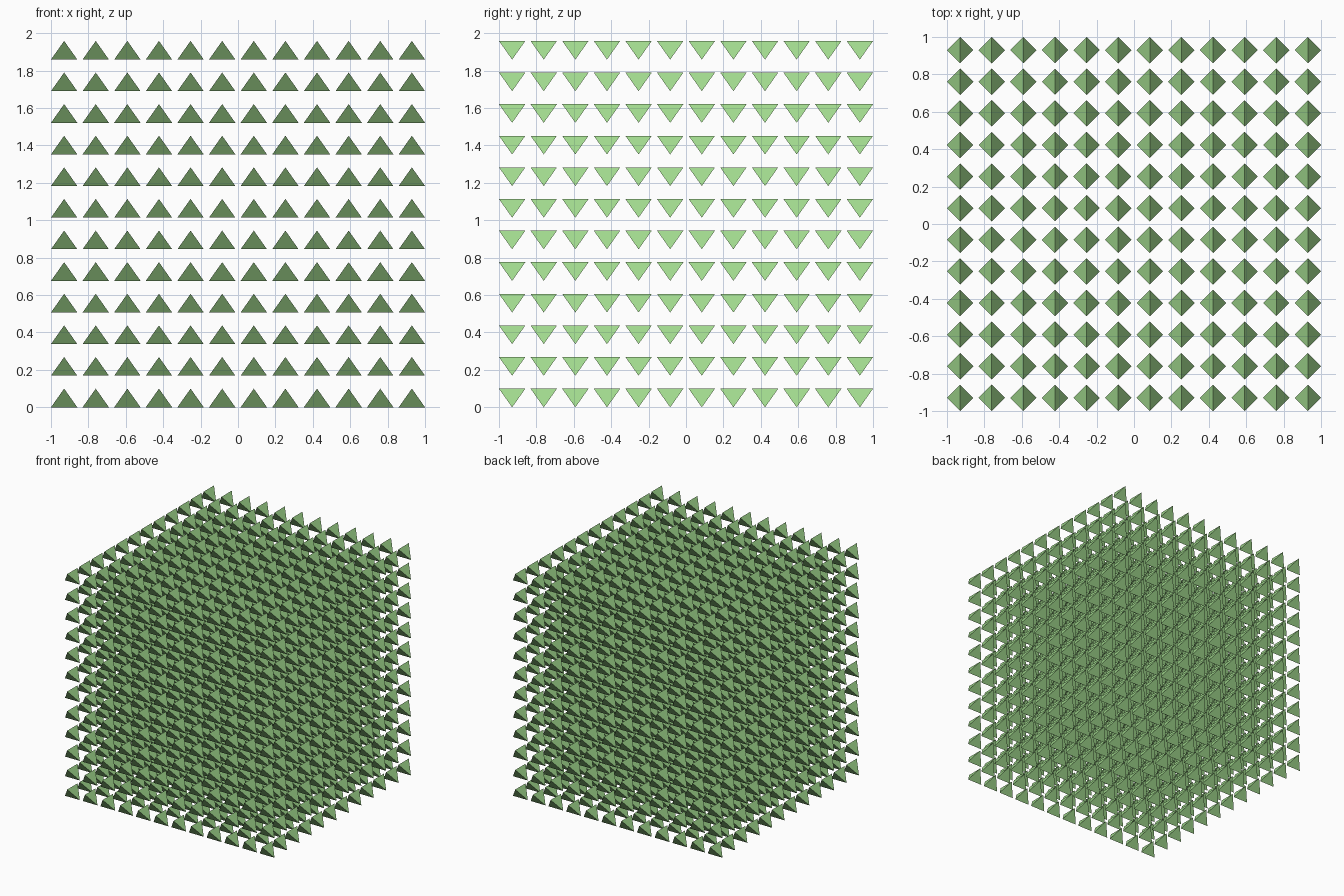
import bpy, bmesh, math

if "Cube" in bpy.data.objects:
    bpy.data.objects.remove(bpy.data.objects["Cube"])

N = 12                        # copies along each axis
EDGE = 2 / 14.2               # tetrahedron edge; pitch is 1.2 edges
PITCH = 1.2 * EDGE
A, H = EDGE / 2, EDGE / math.sqrt(2)
START = -1 + A

# One regular tetrahedron: bottom edge along x, top edge along y
bm = bmesh.new()
verts = [bm.verts.new((START + x, START + y, z))
         for x, y, z in ((A, 0, 0), (-A, 0, 0), (0, A, H), (0, -A, H))]
bmesh.ops.convex_hull(bm, input=verts)
bmesh.ops.recalc_face_normals(bm, faces=bm.faces)
mesh = bpy.data.meshes.new("tetrahedron_grid")
bm.to_mesh(mesh)
bm.free()
grid = bpy.data.objects.new("tetrahedron_grid", mesh)
bpy.context.collection.objects.link(grid)

# Repeat it into a cubic lattice
for axis in range(3):
    arr = grid.modifiers.new("array_" + "xyz"[axis], 'ARRAY')
    arr.count = N
    arr.use_relative_offset = False
    arr.use_constant_offset = True
    arr.constant_offset_displace = [PITCH if i == axis else 0 for i in range(3)]

# Green material
green = bpy.data.materials.new("green")
green.diffuse_color = (0.36, 0.7, 0.27, 1)
green.use_nodes = True
green.node_tree.nodes["Principled BSDF"].inputs["Base Color"].default_value = green.diffuse_color
mesh.materials.append(green)
